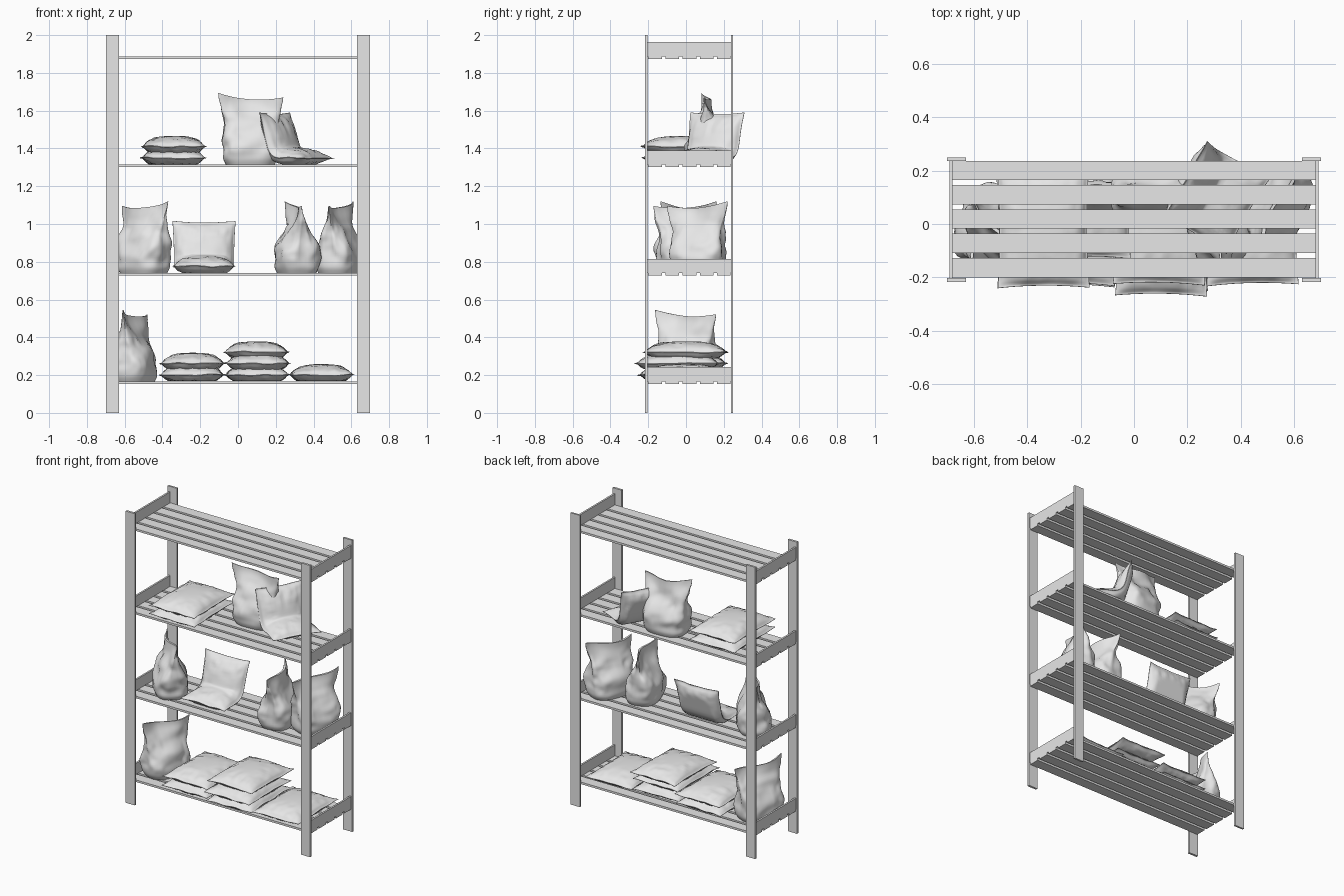
import bpy, bmesh, math, random
from math import sin, cos, pi
from mathutils import Vector, Matrix, noise

if "Cube" in bpy.data.objects:
    bpy.data.objects.remove(bpy.data.objects["Cube"], do_unlink=True)

random.seed(4)
gray = bpy.data.materials.new("light_gray")
gray.use_nodes = True
gray.diffuse_color = (0.8, 0.8, 0.8, 1)
gray.node_tree.nodes["Principled BSDF"].inputs["Base Color"].default_value = (0.8, 0.8, 0.8, 1)


def finish(bm, name, smooth=False):
    bmesh.ops.recalc_face_normals(bm, faces=bm.faces)
    mesh = bpy.data.meshes.new(name)
    bm.to_mesh(mesh)
    bm.free()
    mesh.materials.append(gray)
    if smooth:
        mesh.shade_smooth()
    obj = bpy.data.objects.new(name, mesh)
    bpy.context.collection.objects.link(obj)
    return obj


def board(name, x, y, z):
    """Box from three (min, max) ranges."""
    bm = bmesh.new()
    bmesh.ops.create_cube(bm, size=1)
    for v in bm.verts:
        v.co = [r[0] + (c + 0.5) * (r[1] - r[0]) for c, r in zip(v.co, (x, y, z))]
    return finish(bm, name)


def ramp(t, a, b):
    t = min(max((t - a) / (b - a), 0), 1)
    return t * t * (3 - 2 * t)


def place(obj, x, y, z, angle):
    obj.matrix_world = Matrix.Translation((x, y, z)) @ Matrix.Rotation(math.radians(angle), 4, 'Z')


def bend_path(s):
    """Point and normal on a flat seat that curves up into a leaning back."""
    y = z = a = 0
    steps = 40
    for i in range(steps):
        a = 1.3 * ramp(s * (i + 0.5) / steps, 0.13, 0.27)
        y += cos(a) * s / steps
        z += sin(a) * s / steps
    return Vector((0, y, z)), Vector((0, -sin(a), cos(a)))


def cushion(name, x, y, z, angle=0, width=0.345, length=0.45, bent=False):
    """Flat filled sack: two bulging sheets sharing a seam, optionally folded."""
    seed = Vector((random.random() * 50, random.random() * 50, 0))
    bm = bmesh.new()
    for side in (1, -1):
        grid = bmesh.ops.create_grid(bm, x_segments=32, y_segments=32, size=1)
        for vert in grid["verts"]:
            u, v = (sin(c * pi / 2) for c in vert.co[:2])
            edge = max(abs(u), abs(v))
            px = u * width / 2 * (1 - 0.05 * (1 - v * v))
            py = v * length / 2 * (1 - 0.04 * (1 - u * u))
            full = 1
            for c in (u, v):
                full *= max(0, 1 - abs(c / 0.96) ** 2.6) ** 0.6
            # creases gather towards the seam
            crease = noise.noise(Vector((u * 5, v * 5, side)) + seed) * 0.014
            crease *= full * ramp(edge, 0.2, 0.85)
            off = side * ((0.055 if side > 0 else 0.05) * full + crease)
            if edge < 0.999:
                off += side * 0.0015
            off = max(off, -0.034)
            off += 0.008 * noise.noise(Vector((u * 2, v * 2, 9)) + seed) * ramp(edge, 0.9, 1)
            if bent:
                point, normal = bend_path(py + length / 2)
                vert.co = point + normal * off * 1.05 + Vector((px, 0, 0))
            else:
                vert.co = (px, py, off)
    bmesh.ops.remove_doubles(bm, verts=bm.verts, dist=0.0003)
    place(finish(bm, name, True), x, y, z + 0.035, angle)


def standing_sack(name, x, y, z, angle):
    """Upright sack: rings that narrow from a full base to a flared top seam."""
    seed = Vector((random.random() * 50, random.random() * 50, 0))
    phase = random.random() * 6
    tilt = random.choice((-1, 1)) * 0.012
    around, levels = 48, 30
    bm = bmesh.new()
    rings = []
    for i in range(levels + 1):
        t = i / levels
        top = ramp(t, 0.62, 1)
        foot = 0.86 + 0.14 * ramp(t, -0.06, 0.1)
        half_w = (0.143 + 0.01 * sin(pi * t) + 0.03 * top) * foot
        half_d = (0.005 + 0.1 * (1 - ramp(t, 0.2, 0.98)) + 0.008 * sin(pi * t)) * foot
        ring = []
        for j in range(around):
            a = 2 * pi * j / around
            c, s = cos(a), sin(a)
            nx = math.copysign(abs(c) ** 0.65, c)
            ny = math.copysign(abs(s) ** 0.75, s)
            # pleat down each narrow side, wavy seam and ears at the top
            pleat = 1 - 0.06 * math.exp(-(s / 0.2) ** 2) * sin(pi * t)
            px = nx * half_w * pleat
            py = ny * half_d + 0.02 * sin(3.2 * nx + phase) * top
            pz = 0.345 * t + top * (0.022 * nx * nx + tilt * nx)
            bump = 0.022 * noise.noise(Vector((px * 13, py * 13, pz * 10)) + seed)
            bump += 0.007 * noise.noise(Vector((px * 30, py * 30, pz * 22)) + seed)
            bump *= ramp(t, 0, 0.3) * (1 - 0.75 * top)
            ring.append(bm.verts.new((px + c * bump, py + s * bump, pz)))
        rings.append(ring)
    for low, high in zip(rings, rings[1:]):
        for j in range(around):
            k = (j + 1) % around
            bm.faces.new((low[j], low[k], high[k], high[j]))
    # close the base and the seam by joining the two halves of the ring
    for ring in (rings[0], rings[-1]):
        for j in range(around // 2):
            quad = (ring[j], ring[j + 1], ring[-j - 1], ring[-j % around])
            bm.faces.new(list(dict.fromkeys(quad)))
    obj = finish(bm, name, True)
    bpy.context.view_layer.objects.active = obj
    obj.select_set(True)
    bpy.ops.object.shade_smooth_by_angle(angle=math.radians(50))
    obj.select_set(False)
    place(obj, x, y, z, angle)


# Frame: four posts, slatted shelves and side rails
for side, x in (("right", (-0.70, -0.63)), ("left", (0.63, 0.70))):
    board("front_post_" + side, x, (-0.218, -0.203), (0, 2))
    board("back_post_" + side, x, (0.237, 0.25), (0, 2))

shelves = [0.153, 0.727, 1.301, 1.874]
for n, z in enumerate(shelves, 1):
    for i in range(5):
        y = -0.2 + i * 0.0911
        board(f"shelf_{n}_slat_{i + 1}", (-0.692, 0.692), (y, y + 0.0725), (z, z + 0.014))
    for side, x in (("right", (-0.692, -0.68)), ("left", (0.68, 0.692))):
        board(f"shelf_{n}_rail_{side}", x, (-0.203, 0.237), (z + 0.014, z + 0.089))

low, middle, high = [z + 0.014 for z in shelves[:3]]


def stack(name, x, z, offsets):
    for i, (dx, y) in enumerate(offsets):
        cushion(f"{name}_{i + 1}", x + dx, y, z + i * 0.06, random.uniform(-1.5, 1.5))


# Flat sacks in stacks
stack("low_double_sack", -0.243, low, [(0, -0.01), (0.003, -0.005)])
stack("low_triple_sack", 0.1, low, [(0, -0.03), (0.005, -0.045), (-0.003, -0.003)])
stack("low_single_sack", 0.44, low, [(0, -0.005)])
stack("high_double_sack", -0.343, high, [(0, -0.01), (0.003, -0.015)])

# Folded sacks leaning back
cushion("middle_folded_sack", -0.18, -0.13, middle, 0, 0.335, 0.44, True)
cushion("high_folded_sack", 0.43, 0.03, high, 60, 0.33, 0.44, True)

# Upright sacks
standing_sack("low_upright_sack", -0.55, 0.0, low, 68)
standing_sack("middle_upright_sack_right", -0.5, -0.02, middle, -45)
standing_sack("middle_upright_sack_centre", 0.31, 0.0, middle, 105)
standing_sack("middle_upright_sack_left", 0.535, 0.065, middle, 68)
standing_sack("high_upright_sack", 0.065, 0.11, high, 3)
